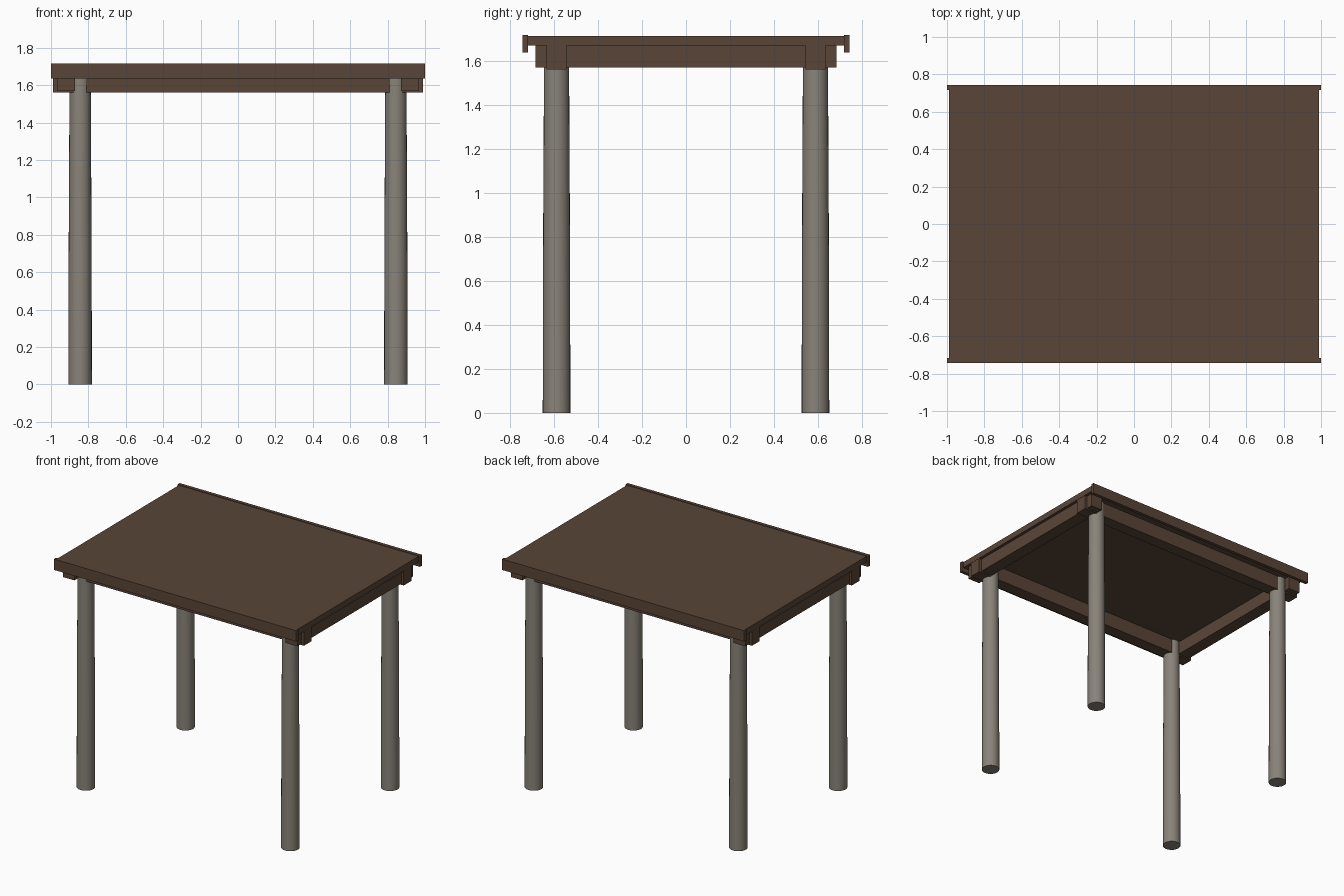
import bpy, bmesh, math
from mathutils import Matrix

if "Cube" in bpy.data.objects:
    bpy.data.objects.remove(bpy.data.objects["Cube"])


def material(name, rgb):
    m = bpy.data.materials.new(name)
    m.diffuse_color = (*rgb, 1.0)
    m.use_nodes = True
    m.node_tree.nodes["Principled BSDF"].inputs["Base Color"].default_value = m.diffuse_color
    return m


wood = material("dark brown wood", (0.100, 0.060, 0.039))
stone = material("warm grey post", (0.250, 0.228, 0.192))


def add_object(name, bm, mat):
    bmesh.ops.recalc_face_normals(bm, faces=bm.faces[:])
    mesh = bpy.data.meshes.new(name)
    bm.to_mesh(mesh)
    bm.free()
    mesh.materials.append(mat)
    ob = bpy.data.objects.new(name, mesh)
    bpy.context.collection.objects.link(ob)
    return ob


def box(name, lo, hi, mat):
    size = [b - a for a, b in zip(lo, hi)]
    mid = [(a + b) / 2 for a, b in zip(lo, hi)]
    bm = bmesh.new()
    bmesh.ops.create_cube(bm, size=1.0,
                          matrix=Matrix.Translation(mid) @ Matrix.Diagonal((*size, 1.0)))
    return add_object(name, bm, mat)


def post(name, x, y):
    # round post, nearly straight low down and slightly tapered above
    bm = bmesh.new()
    sides = 24
    rings = []
    for z, r in ((0.0, 0.0628), (0.7, 0.0615), (1.668, 0.0565)):
        rings.append([bm.verts.new((x + r * math.cos(2 * math.pi * i / sides),
                                    y + r * math.sin(2 * math.pi * i / sides), z))
                      for i in range(sides)])
    for a, b in zip(rings, rings[1:]):
        for i in range(sides):
            j = (i + 1) % sides
            bm.faces.new((a[i], a[j], b[j], b[i]))
    bm.faces.new(rings[0][::-1])
    bm.faces.new(rings[-1])
    ob = add_object(name, bm, stone)
    bpy.ops.object.select_all(action='DESELECT')
    ob.select_set(True)
    bpy.context.view_layer.objects.active = ob
    bpy.ops.object.shade_smooth_by_angle(angle=math.radians(40))


# flat roof deck
box("roof_deck", (-0.99, -0.717, 1.668), (0.99, 0.717, 1.713), wood)

for side, s in (("front", -1), ("back", 1)):
    # hanging edge board along the long side
    y0, y1 = sorted((s * 0.717, s * 0.742))
    box(side + "_edge_board", (-1.0, y0, 1.636), (1.0, y1, 1.717), wood)
    # long beam over the posts
    y0, y1 = sorted((s * 0.543, s * 0.634))
    box(side + "_long_beam", (-0.988, y0, 1.56), (0.988, y1, 1.668), wood)

# cross beams at both ends
for side, s in (("left", -1), ("right", 1)):
    x0, x1 = sorted((s * 0.872, s * 0.968))
    box(side + "_cross_beam", (x0, -0.683, 1.569), (x1, 0.683, 1.668), wood)

# four posts
for xn, sx in (("left", -1), ("right", 1)):
    for yn, sy in (("front", -1), ("back", 1)):
        post(yn + "_" + xn + "_post", sx * 0.844, sy * 0.588)
